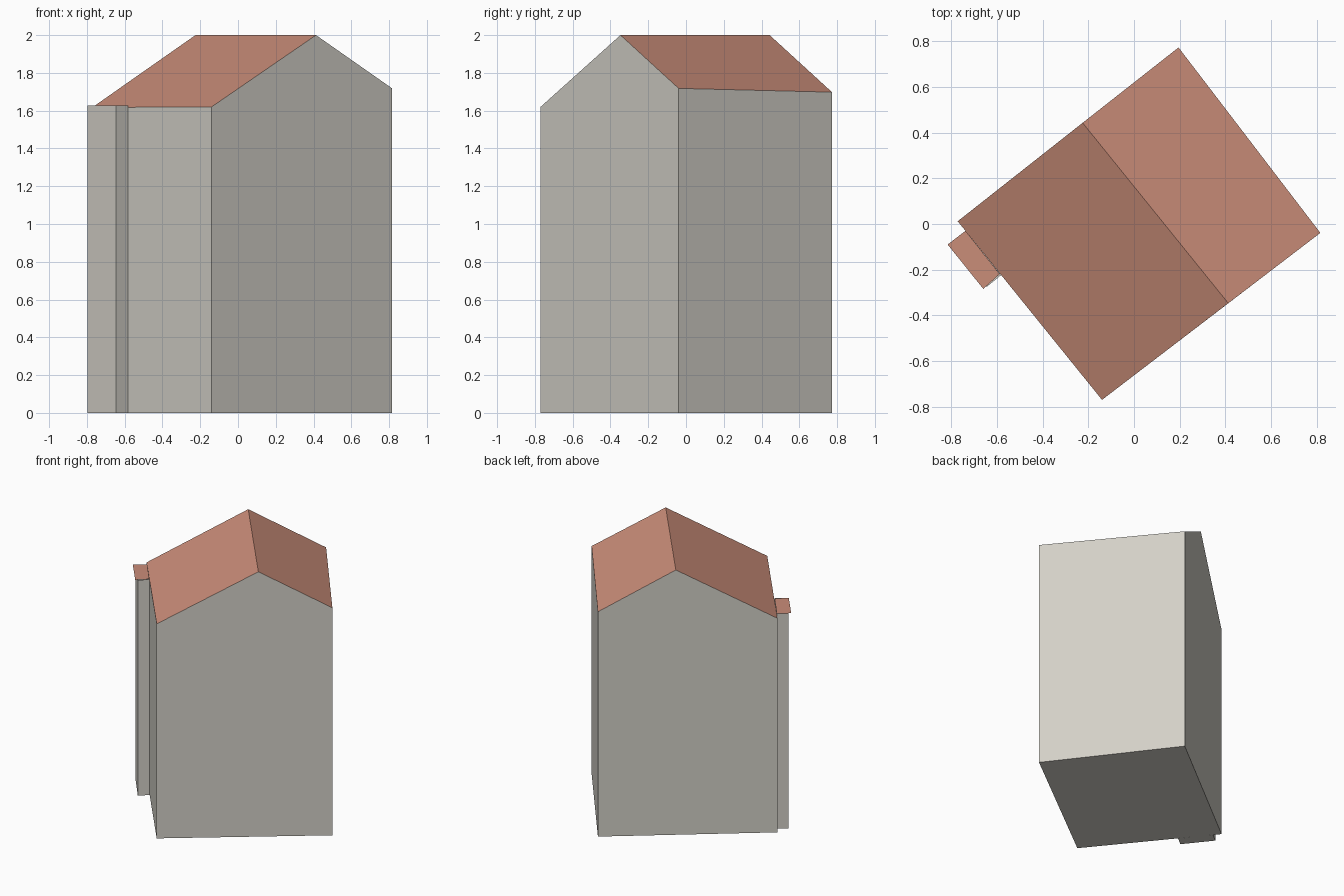
import bpy
import bmesh

cube = bpy.data.objects.get("Cube")
if cube:
    bpy.data.objects.remove(cube, do_unlink=True)


def material(name, rgb):
    mat = bpy.data.materials.new(name)
    mat.use_nodes = True
    color = (*rgb, 1.0)
    mat.diffuse_color = color
    mat.node_tree.nodes["Principled BSDF"].inputs["Base Color"].default_value = color
    return mat


wall_grey = material("warm grey wall", (0.65, 0.63, 0.575))
roof_red = material("terracotta roof", (0.59, 0.266, 0.19))


def finish(name, bm, materials):
    mesh = bpy.data.meshes.new(name)
    bm.to_mesh(mesh)
    bm.free()
    for mat in materials:
        mesh.materials.append(mat)
    obj = bpy.data.objects.new(name, mesh)
    bpy.context.collection.objects.link(obj)
    return obj


# House: two gable outlines, bridged by walls, floor and roof slopes
def gable(bm, left, ridge, right):
    outline = [(*left[:2], 0), left, ridge, right, (*right[:2], 0)]
    return [bm.verts.new(p) for p in outline]


bm = bmesh.new()
front = gable(bm, (-0.14, -0.77, 1.62), (0.413, -0.347, 2), (0.816, -0.039, 1.718))
back = gable(bm, (-0.772, 0.012, 1.617), (-0.225, 0.443, 2), (0.195, 0.773, 1.698))
bm.faces.new(front)
bm.faces.new(back)
for i in range(len(front)):
    j = (i + 1) % len(front)
    bm.faces.new((front[i], front[j], back[j], back[i]))
bmesh.ops.recalc_face_normals(bm, faces=bm.faces)
bm.normal_update()
for face in bm.faces:
    face.material_index = int(face.normal.z > 0.3)
finish("house", bm, (wall_grey, roof_red))

# Narrow side bay against the left-hand eaves wall
BAY_TOP = 1.628
bay = [(-0.797, -0.083), (-0.645, -0.275), (-0.582, -0.224), (-0.735, -0.034)]
bm = bmesh.new()
low = [bm.verts.new((x, y, 0)) for x, y in bay]
high = [bm.verts.new((x, y, BAY_TOP)) for x, y in bay]
bm.faces.new(low[::-1])
for i in range(4):
    j = (i + 1) % 4
    bm.faces.new((low[i], low[j], high[j], high[i]))
finish("side_bay", bm, (wall_grey,))

# Flat bay roof with a slight overhang
cover = [(-0.816, -0.09), (-0.66, -0.284), (-0.588, -0.219), (-0.738, -0.03)]
bm = bmesh.new()
bm.faces.new([bm.verts.new((x, y, BAY_TOP)) for x, y in cover])
finish("side_bay_roof", bm, (roof_red,))
